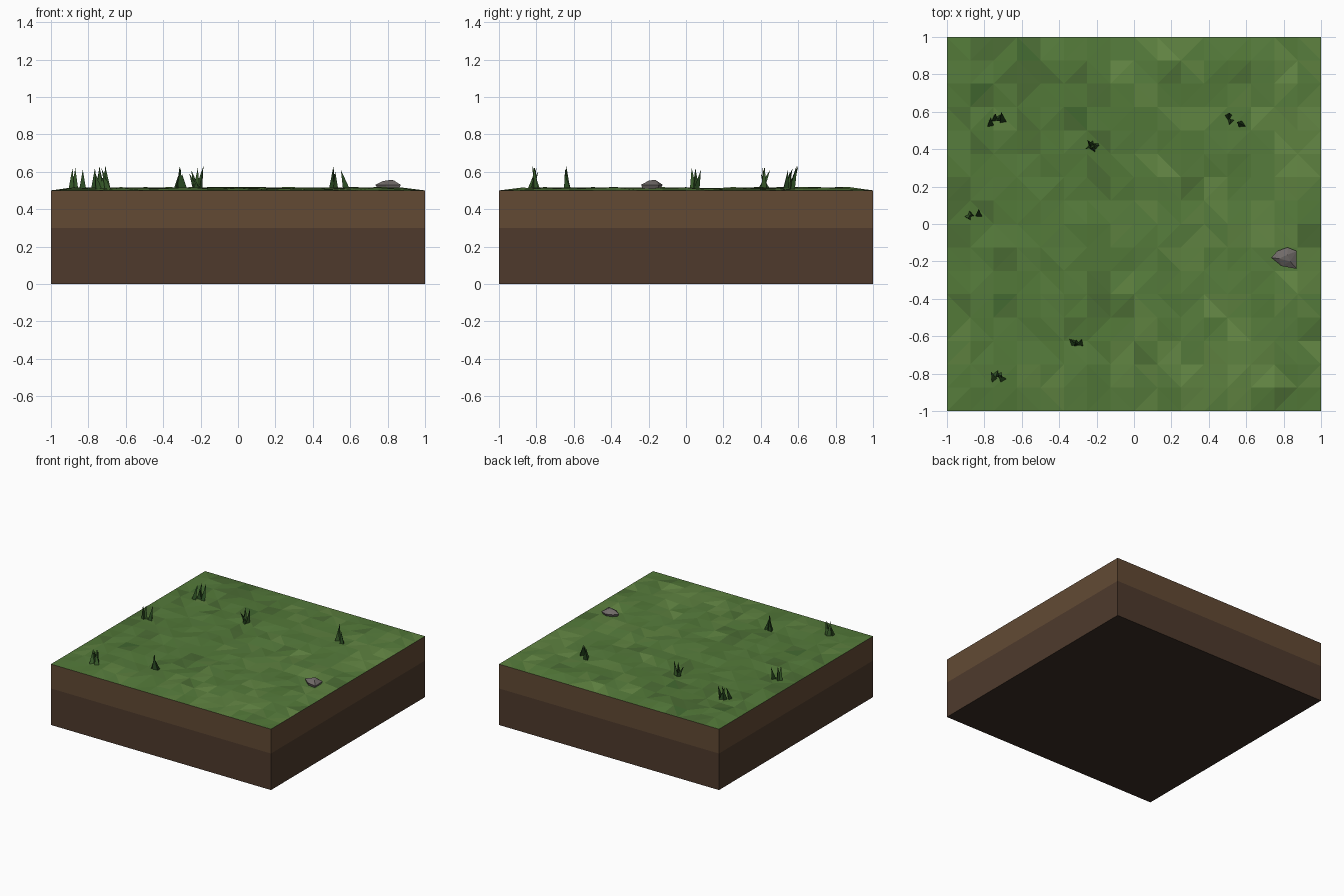
import bpy, bmesh, math, random
from mathutils import Vector, noise

if "Cube" in bpy.data.objects:
    bpy.data.objects.remove(bpy.data.objects["Cube"])

random.seed(7)


def material(name, r, g, b):
    lin = [((c / 255 + 0.055) / 1.055) ** 2.4 for c in (r, g, b)]
    m = bpy.data.materials.new(name)
    m.diffuse_color = (*lin, 1)
    m.use_nodes = True
    m.node_tree.nodes["Principled BSDF"].inputs["Base Color"].default_value = m.diffuse_color
    return m


def finish(bm, name, mats):
    me = bpy.data.meshes.new(name)
    bm.to_mesh(me)
    bm.free()
    for m in mats:
        me.materials.append(m)
    ob = bpy.data.objects.new(name, me)
    bpy.context.collection.objects.link(ob)
    return ob


N = 16
greens = [material("grass_deep", 66, 104, 48), material("grass_dark", 75, 108, 52),
          material("grass_mid", 82, 120, 56), material("grass_base", 86, 124, 60),
          material("grass_light", 94, 130, 64), material("grass_pale", 102, 138, 70)]
topsoil = material("topsoil", 98, 74, 52)
subsoil = material("subsoil", 78, 58, 44)
underside = material("underside", 58, 45, 37)
blade_mats = [material("blade_dark", 40, 72, 32), material("blade_light", 56, 92, 42)]
stone = material("stone", 112, 106, 104)

# Faceted turf: bumpy grid pinned flat along its border
bm = bmesh.new()
bmesh.ops.create_grid(bm, x_segments=N, y_segments=N, size=1)
for v in bm.verts:
    inner = max(abs(v.co.x), abs(v.co.y)) < 0.99
    v.co.z = 0.5 + (random.uniform(0.004, 0.018) if inner else 0)
for f in bm.faces[:]:
    a, b, c, d = f.verts[:]
    bm.faces.remove(f)
    if random.random() < 0.5:
        a, b, c, d = b, c, d, a
    pair = random.gauss(0, 0.7)
    for tri in ((a, b, c), (a, c, d)):
        t = bm.faces.new(tri)
        p = t.calc_center_median()
        tone = 2.7 + pair + 0.8 * p.x + random.gauss(0, 0.5)
        tone += 1.2 * noise.noise(Vector((p.x * 2, p.y * 2, 3)))
        t.material_index = max(0, min(5, round(tone)))
finish(bm, "grass_surface", greens)

# Soil layers: side walls in two bands, with a closed underside
def soil_band(name, z0, z1, mats, floor=False):
    bm = bmesh.new()
    ring = [(-1 + 2 * i / N, -1) for i in range(N)]
    for k in range(3):
        ring += [(-y, x) for x, y in ring[-N:]]
    low = [bm.verts.new((x, y, z0)) for x, y in ring]
    high = [bm.verts.new((x, y, z1)) for x, y in ring]
    for i in range(len(ring)):
        j = (i + 1) % len(ring)
        bm.faces.new((low[i], low[j], high[j], high[i]))
    if floor:
        bm.faces.new(low[::-1]).material_index = 1
    finish(bm, name, mats)


soil_band("topsoil_layer", 0.3, 0.5, [topsoil])
soil_band("subsoil_layer", 0, 0.3, [subsoil, underside], True)

# Grass tufts: slim three-sided spikes given as base x, y, tip x, y, tip height
tufts = [
    [(-.885, .04, -.885, .03, .62), (-.875, .05, -.87, .05, .62), (-.83, .05, -.83, .08, .61)],
    [(-.77, .53, -.765, .57, .62), (-.745, .56, -.74, .59, .63), (-.72, .57, -.735, .55, .60),
     (-.70, .55, -.71, .60, .63)],
    [(-.215, .40, -.25, .45, .61), (-.225, .42, -.215, .41, .62), (-.21, .42, -.185, .42, .63),
     (-.22, .43, -.26, .40, .59)],
    [(.505, .57, .51, .595, .63), (.515, .55, .52, .56, .60), (.58, .53, .55, .545, .61)],
    [(-.33, -.63, -.305, -.645, .62), (-.305, -.64, -.315, -.64, .63), (-.285, -.635, -.30, -.65, .59)],
    [(-.75, -.83, -.765, -.79, .60), (-.735, -.80, -.74, -.82, .63), (-.70, -.83, -.73, -.80, .62),
     (-.72, -.81, -.705, -.81, .63)],
]
for n, blades in enumerate(tufts, 1):
    bm = bmesh.new()
    for x, y, tx, ty, h in blades:
        turn = random.uniform(0, math.tau)
        tip = bm.verts.new((tx, ty, h))
        base = [bm.verts.new((x + 0.022 * math.cos(turn + k * math.tau / 3),
                              y + 0.022 * math.sin(turn + k * math.tau / 3), 0.502)) for k in range(3)]
        shade = random.randint(0, 1)
        for k in range(3):
            bm.faces.new((base[k], base[(k + 1) % 3], tip)).material_index = shade
        bm.faces.new(base[::-1])
    finish(bm, f"grass_tuft_{n}", blade_mats)

# Stone: irregular faceted dome half sunk in the turf
bm = bmesh.new()
outline = [(.735, -.18), (.765, -.145), (.82, -.125), (.87, -.145), (.87, -.24), (.79, -.225)]
mid = [bm.verts.new((x, y, 0.53)) for x, y in outline]
foot = [bm.verts.new((.81 + (x - .81) * .8, -.185 + (y + .185) * .8, 0.505)) for x, y in outline]
crown = [bm.verts.new(p) for p in ((.775, -.185, .55), (.82, -.165, .557), (.835, -.20, .552))]
bmesh.ops.convex_hull(bm, input=mid + foot + crown)
bmesh.ops.recalc_face_normals(bm, faces=bm.faces)
finish(bm, "stone", [stone])
